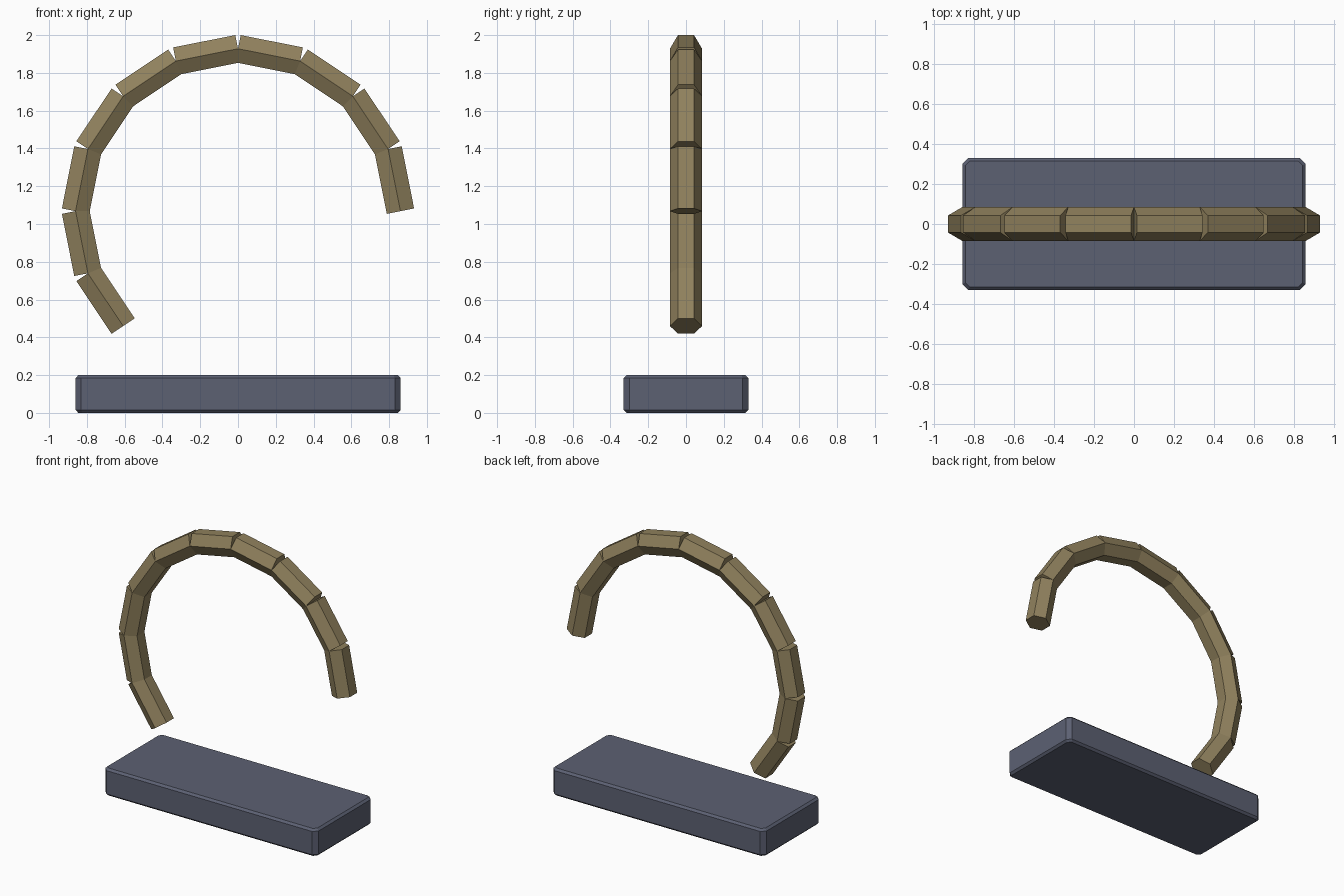
import bpy, bmesh, math
from mathutils import Matrix, Vector

if "Cube" in bpy.data.objects:
    bpy.data.objects.remove(bpy.data.objects["Cube"])

CENTRE = Vector((0, 0, 1.068))   # centre of the ring
RADIUS = 0.86                    # joint radius
STEP = math.radians(22.5)        # 16 segments would close the ring


def material(name, rgb):
    mat = bpy.data.materials.new(name)
    mat.diffuse_color = (*rgb, 1)
    mat.use_nodes = True
    mat.node_tree.nodes["Principled BSDF"].inputs["Base Color"].default_value = mat.diffuse_color
    return mat


def add_object(name, bm, mat):
    bmesh.ops.recalc_face_normals(bm, faces=bm.faces)
    mesh = bpy.data.meshes.new(name)
    bm.to_mesh(mesh)
    bm.free()
    mesh.materials.append(mat)
    obj = bpy.data.objects.new(name, mesh)
    bpy.context.collection.objects.link(obj)
    return obj


def joint(i):
    # joint i, counted clockwise from the top
    return CENTRE + RADIUS * Vector((math.sin(i * STEP), 0, math.cos(i * STEP)))


def chamfer(bm, edges, width):
    bmesh.ops.bevel(bm, geom=edges, offset=width, segments=1, affect='EDGES')


stone = material("tan_stone", (0.28, 0.22, 0.11))
slate = material("slate", (0.107, 0.119, 0.171))

# Base slab: wide chamfer on the upright corners, narrow one around top and bottom
bm = bmesh.new()
bmesh.ops.create_cube(bm, size=1, matrix=Matrix.Translation((0, 0, 0.1))
                      @ Matrix.Diagonal((1.72, 0.66, 0.2, 1)))
chamfer(bm, [e for e in bm.edges
             if abs(e.verts[0].co.z - e.verts[1].co.z) > 0.1], 0.03)
chamfer(bm, [e for e in bm.edges
             if abs(e.verts[0].co.z - e.verts[1].co.z) < 0.01], 0.015)
add_object("base", bm, slate)

# Broken ring: straight hexagonal blocks laid from joint to joint
for n, i in enumerate(range(-6, 4), 1):
    a, b = joint(i), joint(i + 1)
    d = b - a
    bm = bmesh.new()
    bmesh.ops.create_cone(bm, cap_ends=True, segments=6, radius1=0.085,
                          radius2=0.085, depth=d.length,
                          matrix=Matrix.Rotation(math.atan2(d.x, d.z), 4, 'Y'))
    ring = add_object(f"ring_segment_{n}", bm, stone)
    ring.location = (a + b) / 2
